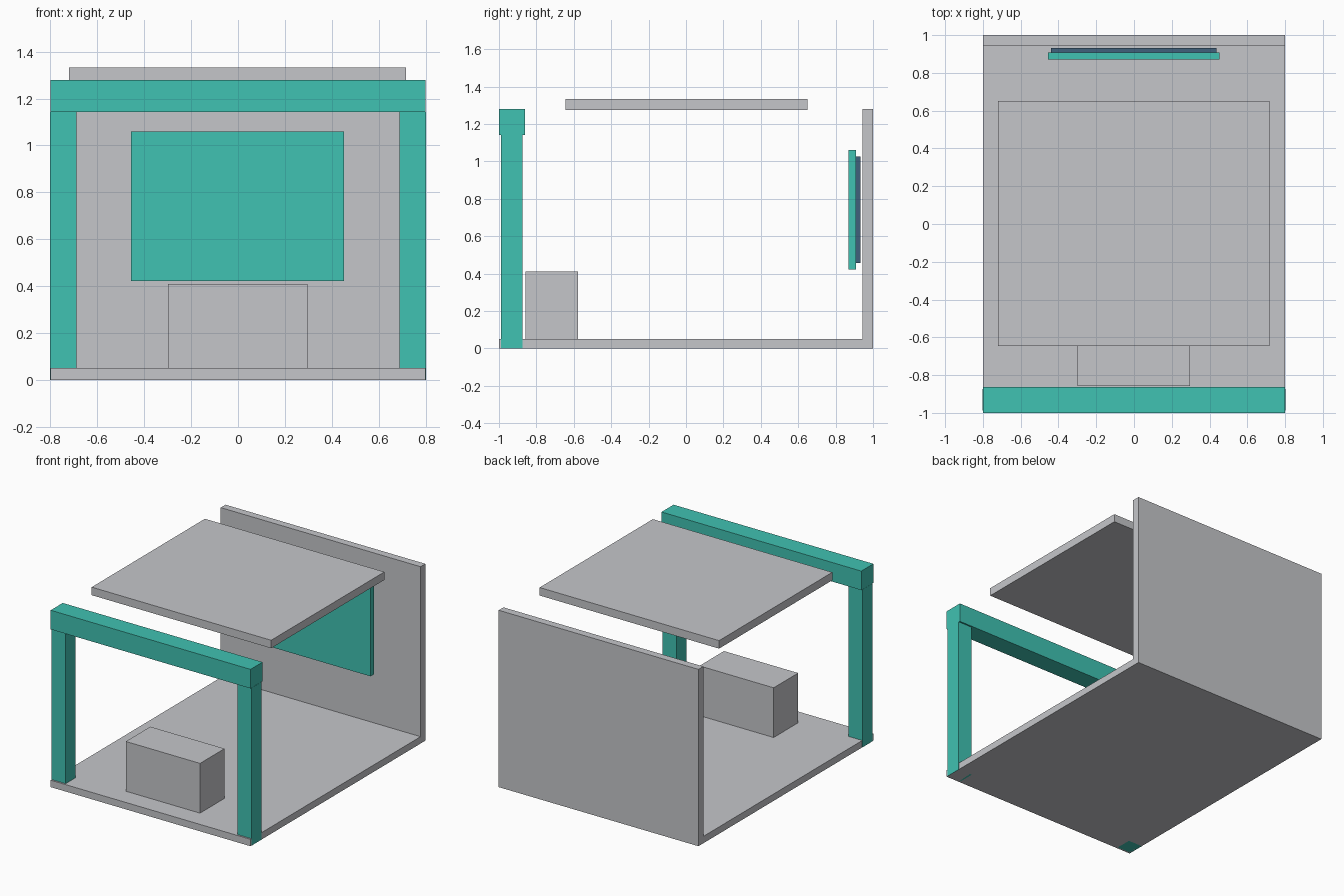
import bpy

if "Cube" in bpy.data.objects:
    bpy.data.objects.remove(bpy.data.objects["Cube"])


def material(name, rgb):
    m = bpy.data.materials.new(name)
    m.diffuse_color = (*rgb, 1.0)
    m.use_nodes = True
    m.node_tree.nodes["Principled BSDF"].inputs["Base Color"].default_value = m.diffuse_color
    return m


GREY = material("light grey", (0.558, 0.565, 0.591))
TEAL = material("teal", (0.051, 0.539, 0.445))
SLATE = material("dark slate blue", (0.05, 0.12, 0.2))


def box(name, x, y, z, mat):
    """Box from (min, max) ranges on each axis."""
    bpy.ops.mesh.primitive_cube_add(size=1)
    ob = bpy.context.object
    ob.name = ob.data.name = name
    for v in ob.data.vertices:
        v.co = [r[0] if c < 0 else r[1] for c, r in zip(v.co, (x, y, z))]
    ob.data.materials.append(mat)
    return ob


# Room shell: floor, back wall and floating ceiling slab
box("floor", (-0.8, 0.8), (-1.0, 1.0), (0.0, 0.05), GREY)
box("back_wall", (-0.8, 0.8), (0.945, 1.0), (0.05, 1.28), GREY)
box("ceiling_slab", (-0.72, 0.717), (-0.645, 0.65), (1.275, 1.333), GREY)

# Front portal: two posts let into the floor, and a lintel
for side, x in (("left", (-0.801, -0.688)), ("right", (0.688, 0.801))):
    box(side + "_post", x, (-0.988, -0.873), (0.0, 1.142), TEAL)
box("lintel", (-0.8, 0.8), (-1.0, -0.862), (1.142, 1.28), TEAL)

# Counter block behind the portal
box("counter_block", (-0.298, 0.296), (-0.857, -0.577), (0.05, 0.41), GREY)

# Wall panel with a darker backing board
box("wall_panel", (-0.456, 0.452), (0.87, 0.908), (0.422, 1.06), TEAL)
box("panel_backing", (-0.44, 0.437), (0.908, 0.932), (0.456, 1.025), SLATE)
